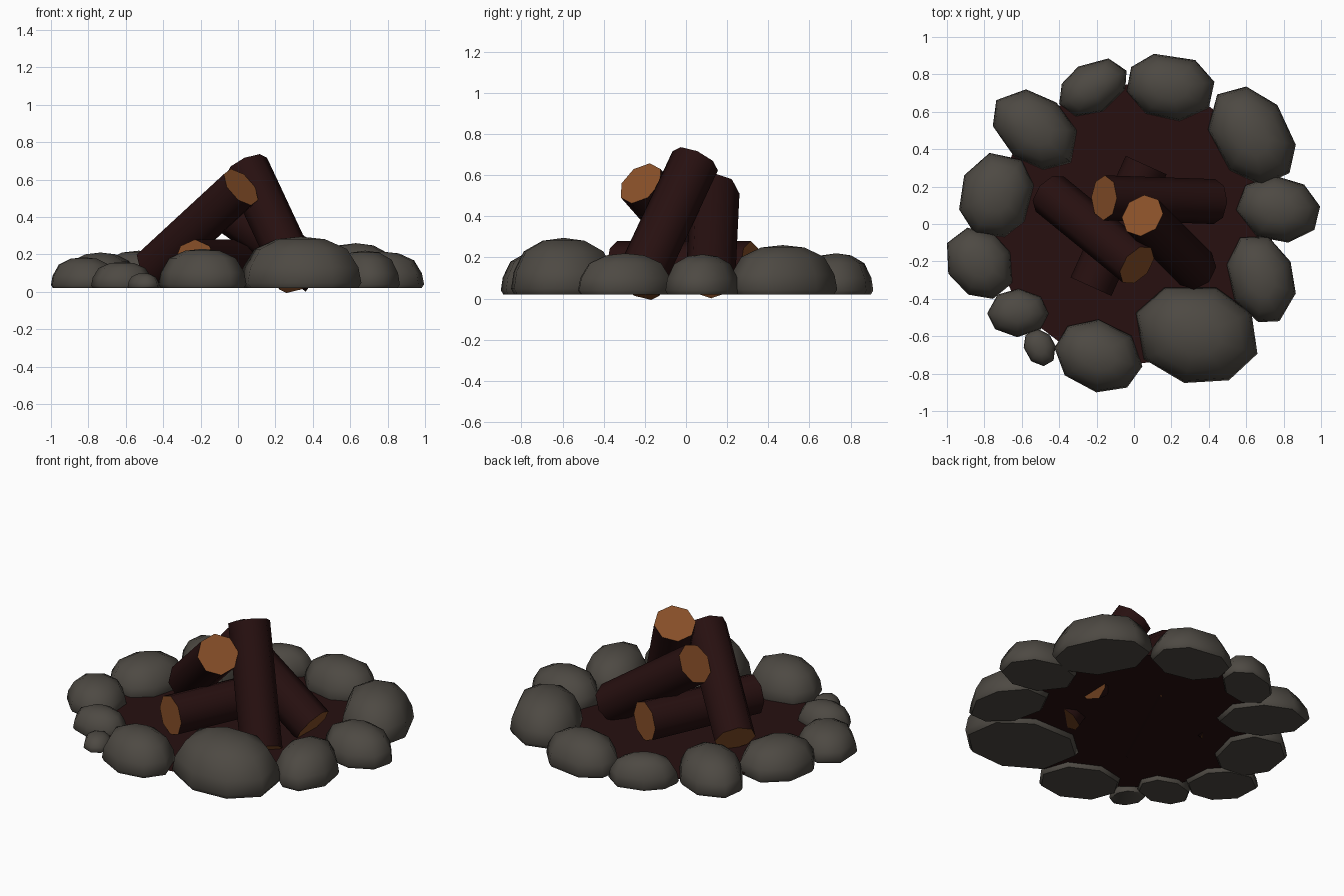
import bpy
import bmesh
import random
from math import cos, sin, tau, radians
from mathutils import Vector

random.seed(4)
old = bpy.data.objects.get("Cube")
if old:
    bpy.data.objects.remove(old, do_unlink=True)


def material(name, rgb):
    mat = bpy.data.materials.new(name)
    mat.use_nodes = True
    mat.diffuse_color = (*rgb, 1)
    mat.node_tree.nodes["Principled BSDF"].inputs["Base Color"].default_value = (*rgb, 1)
    return mat


BARK = material("dark bark", (0.02, 0.005, 0.005))
WOOD = material("cut wood", (0.25, 0.08, 0.022))
STONE = material("grey stone", (0.075, 0.067, 0.056))
BASE = 0.02


def finish(name, bm, mats):
    bmesh.ops.recalc_face_normals(bm, faces=bm.faces)
    mesh = bpy.data.meshes.new(name)
    bm.to_mesh(mesh)
    bm.free()
    obj = bpy.data.objects.new(name, mesh)
    bpy.context.collection.objects.link(obj)
    for mat in mats:
        mesh.materials.append(mat)
    bpy.ops.object.select_all(action="DESELECT")
    obj.select_set(True)
    bpy.context.view_layer.objects.active = obj
    bpy.ops.object.shade_smooth_by_angle(angle=radians(55))
    return obj


# Domed stone: stacked rings, fitted to its footprint and height
def stone(name, x, y, half_x, half_y, top, skew):
    sides = 8
    outline = []
    phase = random.uniform(0, tau / sides)
    for i in range(sides):
        a = phase + tau * (i + random.uniform(-0.12, 0.12)) / sides
        outline.append((cos(a), sin(a) + skew * cos(a)))
    lo = [min(p[k] for p in outline) for k in (0, 1)]
    hi = [max(p[k] for p in outline) for k in (0, 1)]
    outline = [[(2 * p[k] - lo[k] - hi[k]) / (hi[k] - lo[k]) for k in (0, 1)] for p in outline]

    bm = bmesh.new()
    profile = [(0.94, 0), (1, 0.1), (0.95, 0.4), (0.76, 0.76), (0.4, 0.95)]
    rings = [[bm.verts.new((x + u * r * half_x, y + v * r * half_y, BASE + h * (top - BASE)))
              for u, v in outline] for r, h in profile]
    peak = bm.verts.new((x, y, top))
    bm.faces.new(rings[0])
    for i in range(sides):
        j = (i + 1) % sides
        for low, high in zip(rings, rings[1:]):
            bm.faces.new((low[i], low[j], high[j], high[i]))
        bm.faces.new((rings[-1][i], rings[-1][j], peak))
    finish(name, bm, [STONE])


# Log: octagonal prism between two end centres, with pale cut ends
def log(name, start, end):
    start, end = Vector(start), Vector(end)
    axis = end - start
    bm = bmesh.new()
    bmesh.ops.create_cone(bm, cap_ends=True, segments=8, radius1=0.12, radius2=0.12,
                          depth=axis.length)
    for face in bm.faces:
        face.material_index = int(len(face.verts) > 4)
    obj = finish(name, bm, [BARK, WOOD])
    obj.location = (start + end) / 2
    obj.rotation_euler = axis.to_track_quat("Z", "Y").to_euler()


# Scorched ground inside the ring
bm = bmesh.new()
bmesh.ops.create_circle(bm, cap_ends=True, segments=24, radius=0.75)
finish("fire_bed", bm, [BARK]).location.z = 0.045

# Stone ring: centre, half sizes, top height, skew
stone("stone_back_left", 0.63, 0.47, 0.235, 0.265, 0.26, -0.3)
stone("stone_left", 0.77, 0.08, 0.225, 0.18, 0.215, -0.1)
stone("stone_front_left", 0.68, -0.295, 0.185, 0.23, 0.22, -0.2)
stone("stone_front_large", 0.335, -0.595, 0.325, 0.255, 0.295, -0.1)
stone("stone_front", -0.19, -0.705, 0.235, 0.195, 0.23, -0.15)
stone("stone_pebble", -0.505, -0.66, 0.085, 0.1, 0.1, -0.2)
stone("stone_front_right", -0.62, -0.475, 0.165, 0.13, 0.16, 0)
stone("stone_right", -0.825, -0.21, 0.175, 0.19, 0.185, -0.2)
stone("stone_back_right", -0.735, 0.155, 0.2, 0.225, 0.21, 0.1)
stone("stone_back_right_large", -0.53, 0.505, 0.225, 0.215, 0.22, -0.35)
stone("stone_back", -0.22, 0.73, 0.18, 0.155, 0.19, 0.35)
stone("stone_back_large", 0.195, 0.73, 0.235, 0.18, 0.22, -0.1)

# Stacked logs
log("log_tall", (0.33, -0.24, 0.06), (0.045, 0.045, 0.67))
log("log_front", (-0.45, 0.16, 0.13), (0.016, -0.22, 0.56))
log("log_back", (0.43, 0.12, 0.1), (-0.16, 0.14, 0.51))
log("log_flat", (-0.23, -0.335, 0.16), (0.065, 0.315, 0.16))
